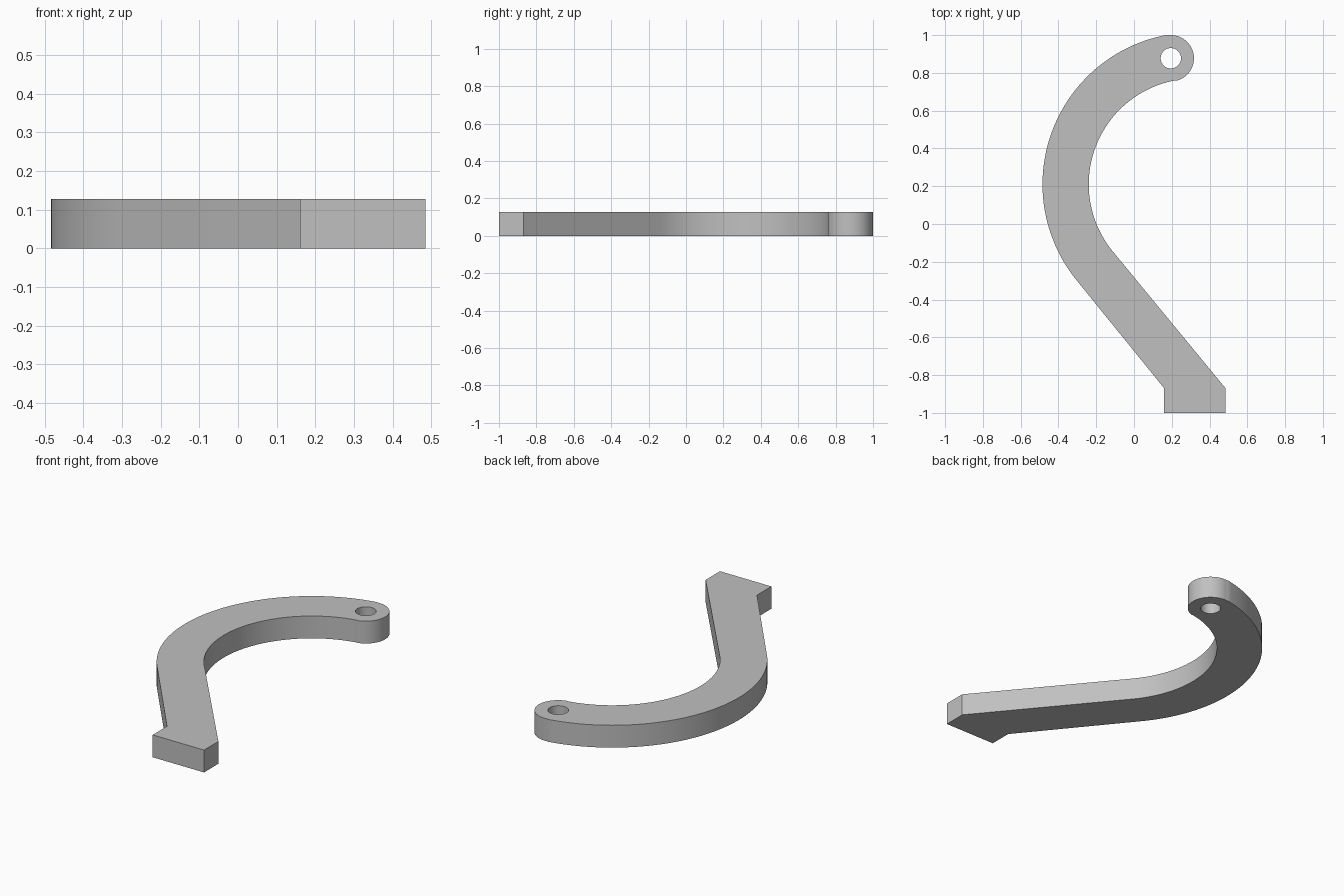
import bpy
import bmesh
from math import sin, cos, radians

cube = bpy.data.objects.get("Cube")
if cube:
    bpy.data.objects.remove(cube, do_unlink=True)

THICKNESS = 0.128
HALF_WIDTH = 0.1225
BEND_CENTRE, BEND_RADIUS = (0.32, 0.21), 0.682
EYE_CENTRE, EYE_RADIUS = (0.195, 0.8775), 0.054
BEND_START, BEND_END = 219, 100.6


def arc(centre, radius, start, end, steps):
    """Points along a circular arc, angles in degrees."""
    angles = [radians(start + (end - start) * i / steps) for i in range(steps + 1)]
    return [(centre[0] + radius * cos(a), centre[1] + radius * sin(a)) for a in angles]


def add_loop(bm, points):
    verts = [bm.verts.new((x, y, 0)) for x, y in points]
    for a, b in zip(verts, verts[1:] + verts[:1]):
        bm.edges.new((a, b))


# Outline: square foot, outer bend, rounded eye end, inner bend
outline = [(0.485, -0.87), (0.485, -1), (0.16, -1), (0.16, -0.87)]
outline += arc(BEND_CENTRE, BEND_RADIUS + HALF_WIDTH, BEND_START, BEND_END, 64)
outline += arc(EYE_CENTRE, HALF_WIDTH, BEND_END, BEND_END - 180, 40)[1:-1]
outline += arc(BEND_CENTRE, BEND_RADIUS - HALF_WIDTH, BEND_END, BEND_START, 64)

# Flat plate with the eye hole, raised to full thickness
bm = bmesh.new()
add_loop(bm, outline)
add_loop(bm, arc(EYE_CENTRE, EYE_RADIUS, 0, 360, 48)[:-1])
bmesh.ops.triangle_fill(bm, use_beauty=True, edges=bm.edges[:])
raised = bmesh.ops.extrude_face_region(bm, geom=bm.faces[:], use_keep_orig=True)
top = [v for v in raised["geom"] if isinstance(v, bmesh.types.BMVert)]
bmesh.ops.translate(bm, verts=top, vec=(0, 0, THICKNESS))
bmesh.ops.recalc_face_normals(bm, faces=bm.faces[:])
mesh = bpy.data.meshes.new("curved_arm")
bm.to_mesh(mesh)
bm.free()

arm = bpy.data.objects.new("curved_arm", mesh)
bpy.context.collection.objects.link(arm)

# Plain grey finish
grey = bpy.data.materials.new("plain_grey")
grey.use_nodes = True
colour = (0.53, 0.53, 0.53, 1)
grey.diffuse_color = colour
grey.node_tree.nodes["Principled BSDF"].inputs["Base Color"].default_value = colour
mesh.materials.append(grey)

# Smooth bends with crisp rims
bpy.ops.object.select_all(action="DESELECT")
arm.select_set(True)
bpy.context.view_layer.objects.active = arm
bpy.ops.object.shade_smooth_by_angle(angle=radians(30))
